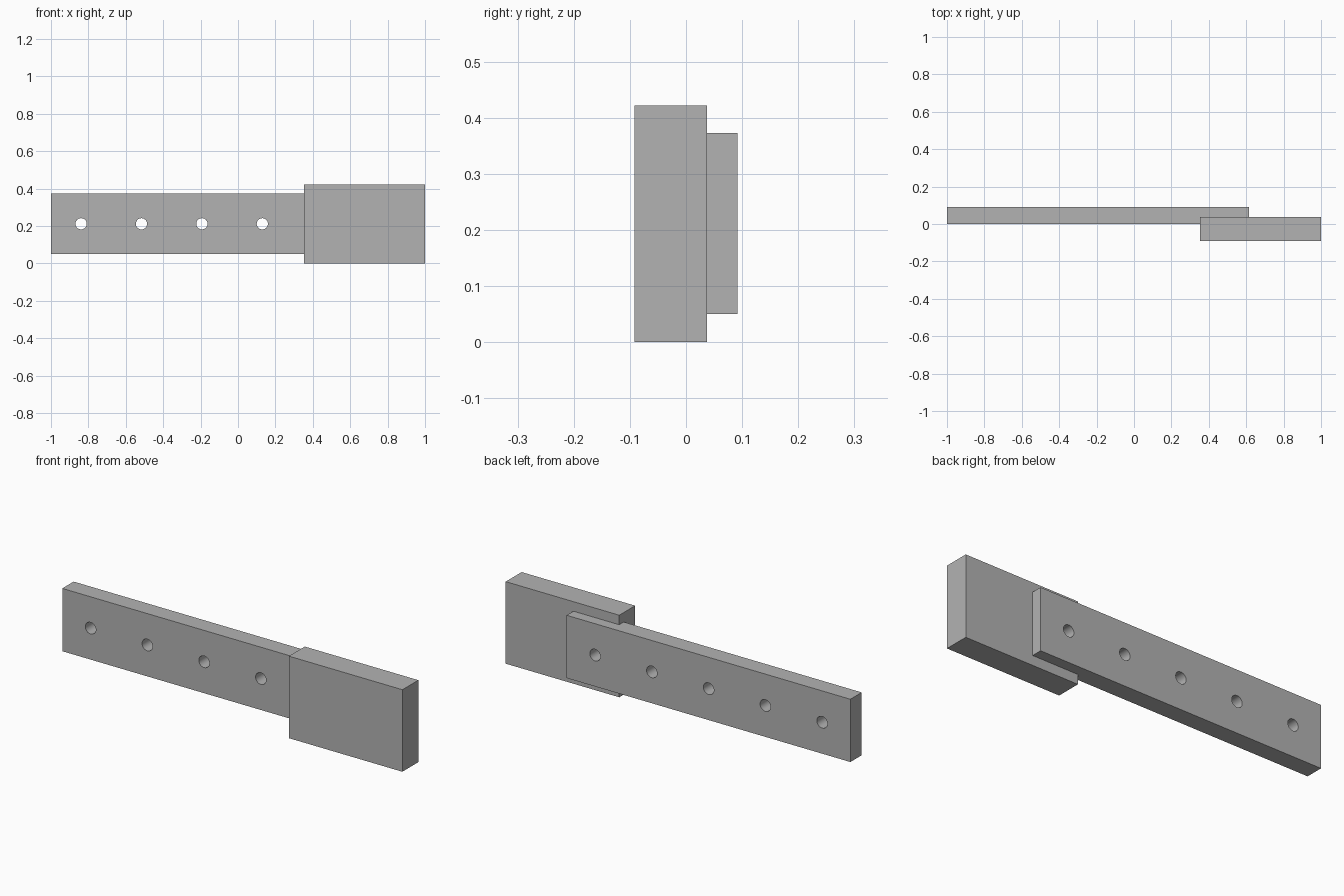
import bpy
import math

cube = bpy.data.objects.get("Cube")
if cube:
    bpy.data.objects.remove(cube, do_unlink=True)

grey = bpy.data.materials.new("plain_grey")
grey.use_nodes = True
colour = (0.45, 0.45, 0.45, 1)
grey.diffuse_color = colour
grey.node_tree.nodes["Principled BSDF"].inputs["Base Color"].default_value = colour


def box(name, x, y, z):
    """Box spanning the given (low, high) ranges."""
    spans = (x, y, z)
    bpy.ops.mesh.primitive_cube_add(size=1, location=[(a + b) / 2 for a, b in spans])
    ob = bpy.context.object
    ob.name = name
    ob.scale = [b - a for a, b in spans]
    bpy.ops.object.transform_apply(location=False, rotation=False, scale=True)
    ob.data.materials.append(grey)
    return ob


def cut(target, cutter):
    """Subtract the cutter, then discard it."""
    mod = target.modifiers.new("cut", 'BOOLEAN')
    mod.operation = 'DIFFERENCE'
    mod.solver = 'EXACT'
    mod.object = cutter
    bpy.context.view_layer.objects.active = target
    bpy.ops.object.modifier_apply(modifier=mod.name)
    bpy.data.objects.remove(cutter, do_unlink=True)


# Long flat bar with a row of five round holes
bar_z = (0.05, 0.373)
bar = box("drilled_bar", (-1, 0.615), (0, 0.092), bar_z)
for i in range(5):
    bpy.ops.mesh.primitive_cylinder_add(
        vertices=32, radius=0.03, depth=0.4,
        location=(-0.839 + i * 0.323, 0.046, sum(bar_z) / 2),
        rotation=(math.pi / 2, 0, 0))
    cut(bar, bpy.context.object)

# End block, with a shallow groove in its back that seats the bar
block = box("end_block", (0.354, 1), (-0.092, 0.037), (0, 0.422))
cut(block, box("groove_cutter", (0.3, 0.615), (0, 0.1), bar_z))

for ob in (bar, block):
    bpy.ops.object.select_all(action='DESELECT')
    ob.select_set(True)
    bpy.context.view_layer.objects.active = ob
    bpy.ops.object.shade_smooth_by_angle(angle=math.radians(30))
